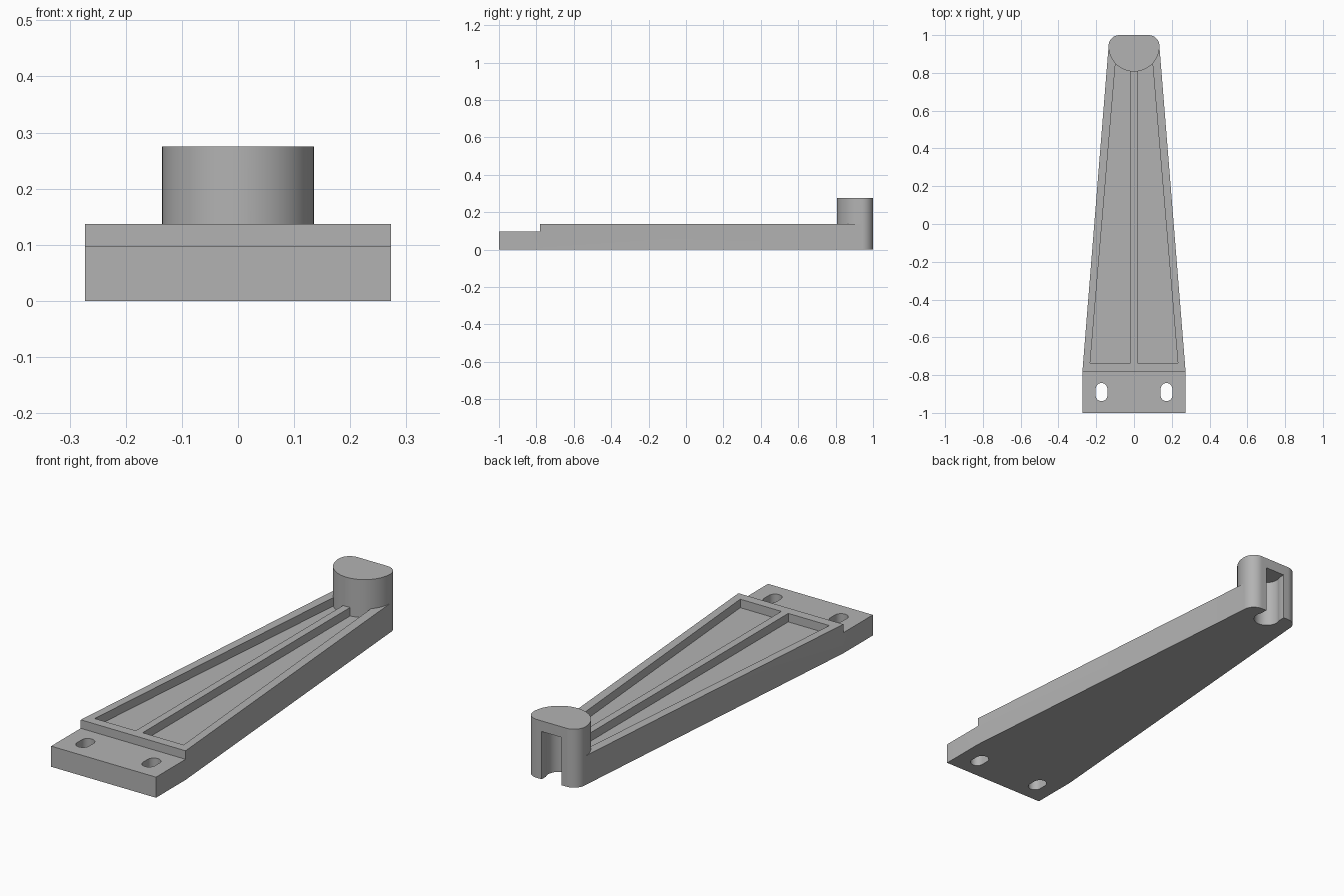
import bpy, bmesh, math
from math import pi, cos, sin

if "Cube" in bpy.data.objects:
    bpy.data.objects.remove(bpy.data.objects["Cube"])

grey = bpy.data.materials.new("light grey")
grey.diffuse_color = (0.45, 0.45, 0.45, 1)
grey.use_nodes = True
grey.node_tree.nodes["Principled BSDF"].inputs["Base Color"].default_value = grey.diffuse_color


def arc(cx, cy, r, a0, a1, n=24):
    return [(cx + r * cos(a0 + (a1 - a0) * i / n), cy + r * sin(a0 + (a1 - a0) * i / n))
            for i in range(n + 1)]


def prism(name, outline, z0, z1):
    """Extrude a counter-clockwise outline from z0 to z1."""
    bm = bmesh.new()
    face = bm.faces.new([bm.verts.new((x, y, z0)) for x, y in outline])
    top = bmesh.ops.extrude_face_region(bm, geom=[face])["geom"]
    bmesh.ops.translate(bm, vec=(0, 0, z1 - z0),
                        verts=[v for v in top if isinstance(v, bmesh.types.BMVert)])
    bmesh.ops.recalc_face_normals(bm, faces=bm.faces)
    mesh = bpy.data.meshes.new(name)
    bm.to_mesh(mesh)
    bm.free()
    mesh.materials.append(grey)
    obj = bpy.data.objects.new(name, mesh)
    bpy.context.collection.objects.link(obj)
    return obj


def combine(target, tool, operation):
    mod = target.modifiers.new(operation.lower(), 'BOOLEAN')
    mod.operation, mod.solver, mod.object = operation, 'EXACT', tool
    bpy.context.view_layer.objects.active = target
    bpy.ops.object.modifier_apply(modifier=mod.name)
    bpy.data.objects.remove(tool)


BASE, TOP, POST = 0.097, 0.137, 0.275   # tab, arm and post heights
HALF, R, CY = 0.273, 0.135, 0.942       # arm half width, post radius and centre

# Tapered arm with mounting tab
arm = prism("bracket_arm", [(-HALF, -1), (HALF, -1), (HALF, -0.78),
                            (0.1345, CY), (-0.1345, CY), (-HALF, -0.78)], 0, TOP)
combine(arm, prism("tab_step", [(-0.4, -1.1), (0.4, -1.1), (0.4, -0.78), (-0.4, -0.78)],
                   BASE, 0.3), 'DIFFERENCE')

# Two recesses either side of the centre rib, and two slotted bolt holes
for s in (-1, 1):
    recess = [(0.018 * s, -0.735), (0.232 * s, -0.735), (0.094 * s, 0.9), (0.018 * s, 0.9)]
    combine(arm, prism("recess", recess[::s], BASE, 0.3), 'DIFFERENCE')
    hole = arc(0.172 * s, -0.873, 0.031, 0, pi) + arc(0.172 * s, -0.907, 0.031, pi, 2 * pi)
    combine(arm, prism("bolt_hole", hole, -0.1, 0.3), 'DIFFERENCE')

# Rounded post with a flat back
F = 1 - CY
post = (arc(0, CY, R, pi, 2 * pi, 48) + arc(R - F, CY, F, 0, pi / 2, 16)[1:]
        + arc(F - R, CY, F, pi / 2, pi, 16)[:-1])
combine(arm, prism("post", post, 0, POST), 'UNION')

# Socket open at the back and underneath
W, SR = 0.052, 0.058
a = math.acos(W / SR)
socket = arc(0, CY, SR, pi - a, 2 * pi + a, 40) + [(W, 1.1), (-W, 1.1)]
combine(arm, prism("socket", socket, -0.1, 0.225), 'DIFFERENCE')

bpy.ops.object.select_all(action='DESELECT')
arm.select_set(True)
bpy.context.view_layer.objects.active = arm
bpy.ops.object.shade_smooth_by_angle(angle=math.radians(30))
